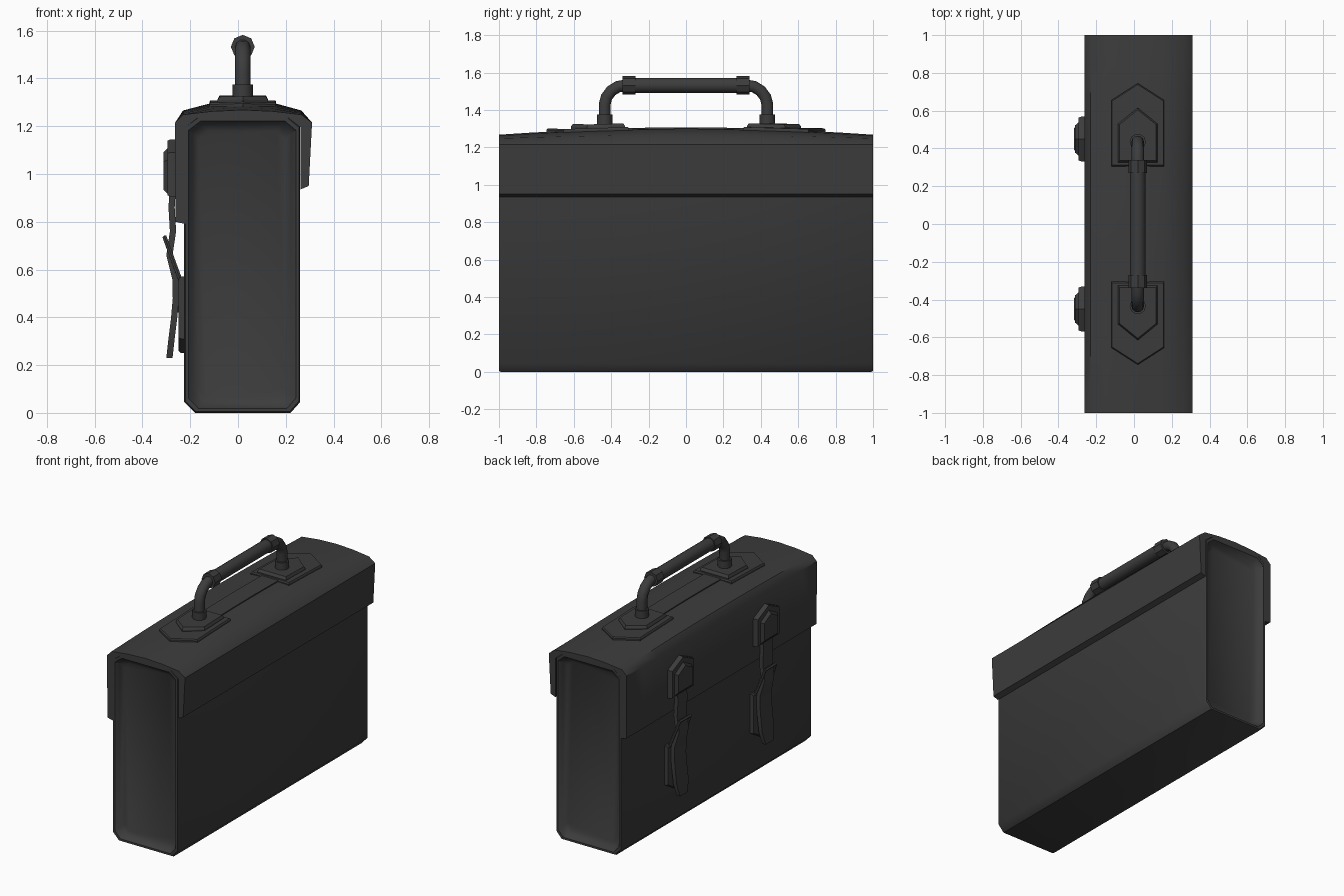
import bpy, bmesh
from mathutils import Vector

cube = bpy.data.objects.get("Cube")
if cube:
    bpy.data.objects.remove(cube, do_unlink=True)

leather = bpy.data.materials.new("dark leather")
leather.use_nodes = True
leather.diffuse_color = (0.045, 0.045, 0.045, 1)
bsdf = next(n for n in leather.node_tree.nodes if n.type == 'BSDF_PRINCIPLED')
bsdf.inputs["Base Color"].default_value = leather.diffuse_color
bsdf.inputs["Roughness"].default_value = 0.8

CX = 0.02      # handle and lid centre line


def finish(name, bm, angle=0.7):
    bmesh.ops.recalc_face_normals(bm, faces=bm.faces)
    mesh = bpy.data.meshes.new(name)
    bm.to_mesh(mesh)
    bm.free()
    ob = bpy.data.objects.new(name, mesh)
    bpy.context.collection.objects.link(ob)
    mesh.materials.clear()
    mesh.materials.append(leather)
    bpy.ops.object.select_all(action='DESELECT')
    ob.select_set(True)
    bpy.context.view_layer.objects.active = ob
    bpy.ops.object.shade_smooth_by_angle(angle=angle)
    return ob


def loft(loops, closed=False):
    """Skin a list of equal point loops; cap both ends unless closed."""
    bm = bmesh.new()
    rings = [[bm.verts.new(p) for p in loop] for loop in loops]
    n = len(rings[0])
    pairs = list(zip(rings, rings[1:]))
    if closed:
        pairs.append((rings[-1], rings[0]))
    for a, b in pairs:
        for i in range(n):
            j = (i + 1) % n
            bm.faces.new((a[i], a[j], b[j], b[i]))
    if not closed:
        bm.faces.new(rings[0])
        bm.faces.new(rings[-1])
    return bm


def tube(name, points, radius, sides=3, cyclic=False):
    """Round tube along a path, turned into a mesh."""
    curve = bpy.data.curves.new(name, 'CURVE')
    curve.dimensions = '3D'
    curve.bevel_depth = radius
    curve.bevel_resolution = sides
    curve.use_fill_caps = True
    spline = curve.splines.new('POLY')
    spline.points.add(len(points) - 1)
    spline.use_cyclic_u = cyclic
    for p, co in zip(spline.points, points):
        p.co = (*co, 1)
    temp = bpy.data.objects.new(name + "_path", curve)
    bpy.context.collection.objects.link(temp)
    bpy.context.view_layer.update()
    mesh = temp.evaluated_get(bpy.context.evaluated_depsgraph_get()).to_mesh()
    bm = bmesh.new()
    bm.from_mesh(mesh)
    bpy.data.objects.remove(temp, do_unlink=True)
    return finish(name, bm)


def pad(name, half, flat, shoulder, tip, height, place, taper=0.93):
    """Five-sided leather patch with a chamfered rim."""
    outline = [(-half, flat), (half, flat), (half, shoulder), (0, tip), (-half, shoulder)]
    mid = (flat + tip) / 2
    layers = [(1, -0.02), (1, height * 0.6), (taper, height)]
    return finish(name, loft([[place(u * s, mid + (v - mid) * s, w) for u, v in outline]
                              for s, w in layers]), 0.4)


# Case body with sunken end panels
section = [(-0.225, 0.045), (-0.18, 0), (0.22, 0), (0.26, 0.045),
           (0.26, 1.20), (0.21, 1.24), (-0.17, 1.24), (-0.225, 1.20)]


def body_loop(y, inset):
    c = Vector((0.018, 0.62))
    k = Vector((1 - inset / 0.24, 1 - inset / 0.62))
    return [(c.x + (x - c.x) * k.x, y, c.y + (z - c.y) * k.y) for x, z in section]


steps = [(-0.955, 0.06), (-0.97, 0.035), (-1, 0.018), (-1, 0.005), (-0.99, 0)]
finish("case_body", loft([body_loop(y, i) for y, i in steps] +
                         [body_loop(-y, i) for y, i in reversed(steps)]))

# Lid shell, gently arched along its length
lid = [(-0.22, 0.79), (-0.262, 0.80), (-0.263, 1.215), (-0.23, 1.248), (-0.11, 1.262),
       (CX, 1.268), (0.15, 1.262), (0.265, 1.248), (0.31, 1.215), (0.296, 0.95),
       (0.262, 0.935), (0.262, 1.195), (0.21, 1.235), (-0.17, 1.235), (-0.22, 1.195)]


def arch(y):
    return 0.035 * (1 - y * y)


def lid_loop(y):
    outer = range(4, 7)
    return [(x, y, z + arch(y) * (1 if i in outer else 0.5 if i in (3, 7) else 0))
            for i, (x, z) in enumerate(lid)]


finish("lid", loft([lid_loop(i / 6) for i in range(-6, 7)]))

# Handle mounting strip and patches
strip = [[(CX + dx, y, 1.266 + arch(y) + dz) for dx, dz in
          ((-0.062, -0.02), (0.062, -0.02), (0.062, 0.006), (-0.062, 0.006))]
         for y in (-0.31, -0.15, 0, 0.15, 0.31)]
finish("handle_strip", loft(strip))

for side, label in ((-1, "front"), (1, "back")):
    def on_lid(u, v, w, s=side):
        return (CX + u, s * v, 1.27 + arch(v) * 0.9 - abs(u) * 0.06 + w)

    pad(label + "_handle_patch", 0.14, 0.305, 0.655, 0.745, 0.018, on_lid, 0.97)
    pad(label + "_handle_cap", 0.105, 0.325, 0.53, 0.615, 0.036, on_lid)

    # Handle arm, foot and grip collar
    y = side * 0.435
    arm = [(CX, y, z) for z in (1.29, 1.43)]
    arm += [(CX, side * b, z) for b, z in
            ((0.425, 1.468), (0.40, 1.502), (0.365, 1.524), (0.32, 1.532))]
    tube(label + "_handle_arm", arm, 0.033)
    tube(label + "_handle_foot", [(CX, y, 1.29), (CX, y, 1.375)], 0.043)
    tube(label + "_grip_collar", [(CX, side * a, 1.532) for a in (0.27, 0.34)], 0.05, 2)

tube("handle_grip", [(CX, -0.31, 1.532), (CX, 0.31, 1.532)], 0.042)

# Two straps with buckles on the -x side
path = [(-0.272, 0.95), (-0.278, 0.86), (-0.272, 0.76), (-0.287, 0.66), (-0.262, 0.56),
        (-0.26, 0.48), (-0.268, 0.39), (-0.278, 0.31), (-0.287, 0.23)]
for yc, label in ((-0.45, "front"), (0.45, "back")):
    def on_side(base, c=yc):
        return lambda u, v, w: (base - w, c + u, v)

    pad(label + "_strap_patch", 0.118, 0.905, 1.09, 1.145, 0.032, on_side(-0.262), 0.96)
    pad(label + "_strap_cap", 0.09, 0.915, 1.06, 1.11, 0.05, on_side(-0.262), 0.8)
    pad(label + "_lower_patch", 0.1, 0.57, 0.31, 0.25, 0.025, on_side(-0.223), 0.95)

    loops = []
    for i, (x, z) in enumerate(path):
        h = 0.05 if z > 0.6 else 0.062
        if i == len(path) - 1:
            h = 0.04
        loops.append([(x - 0.013, yc - h, z), (x - 0.013, yc + h, z),
                      (x + 0.013, yc + h, z), (x + 0.013, yc - h, z)])
    finish(label + "_strap", loft(loops))

    top, low = (-0.307, 0.735), (-0.243, 0.56)
    frame = [(p[0], yc + d, p[1]) for p, d in
             ((top, -0.055), (top, 0.055), (low, 0.072), (low, -0.072))]
    tube(label + "_buckle_frame", frame, 0.01, 1, True)
    tube(label + "_strap_keeper", [(-0.235, yc, 0.56), (-0.235, yc, 0.42)], 0.022, 1)
